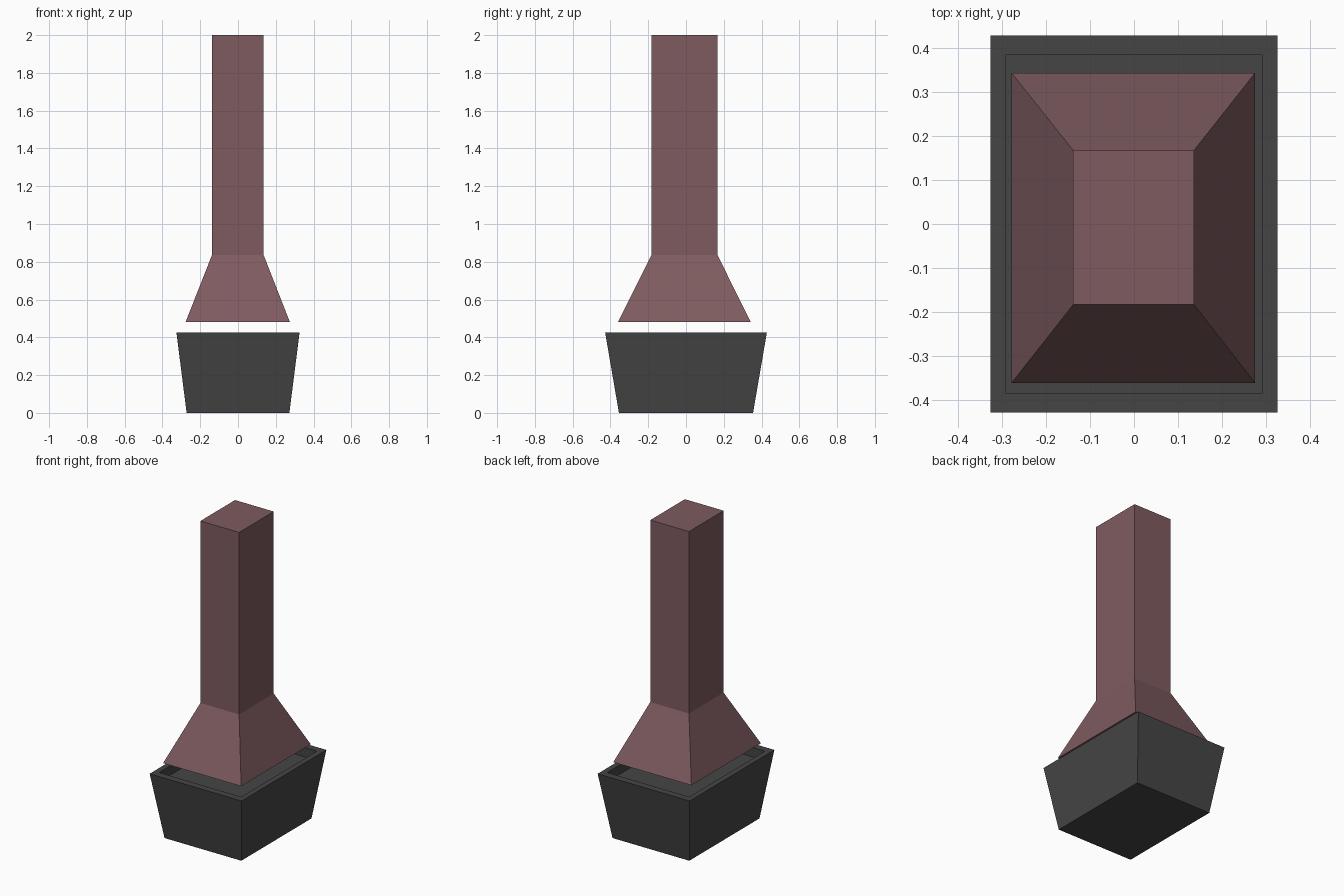
import bpy, bmesh

if "Cube" in bpy.data.objects:
    bpy.data.objects.remove(bpy.data.objects["Cube"])


def material(name, color):
    mat = bpy.data.materials.new(name)
    mat.diffuse_color = (*color, 1)
    mat.use_nodes = True
    mat.node_tree.nodes["Principled BSDF"].inputs["Base Color"].default_value = mat.diffuse_color
    return mat


def loft(name, rings, mat):
    """Closed body through rectangular rings (x0, x1, y0, y1, z)."""
    bm = bmesh.new()
    loops = [[bm.verts.new((x, y, z)) for x, y in ((x0, y0), (x1, y0), (x1, y1), (x0, y1))]
             for x0, x1, y0, y1, z in rings]
    for low, high in zip(loops, loops[1:]):
        for i in range(4):
            j = (i + 1) % 4
            bm.faces.new((low[i], low[j], high[j], high[i]))
    bm.faces.new(loops[0][::-1])
    bm.faces.new(loops[-1])
    mesh = bpy.data.meshes.new(name)
    bm.to_mesh(mesh)
    bm.free()
    mesh.materials.append(mat)
    obj = bpy.data.objects.new(name, mesh)
    bpy.context.collection.objects.link(obj)
    return obj


def centred(hx, hy, z):
    return (-hx, hx, -hy, hy, z)


iron = material("dark_iron", (0.06, 0.06, 0.06))
copper = material("dull_red", (0.21, 0.105, 0.115))

# Tapered hearth with a shallow recessed bed
loft("hearth_base", [centred(0.272, 0.355, 0), centred(0.326, 0.428, 0.425),
                     centred(0.291, 0.383, 0.425), centred(0.291, 0.383, 0.365)], iron)

# Floating flared smoke hood and its chimney
neck = (-0.138, 0.136, -0.183, 0.167)
loft("smoke_hood", [(-0.278, 0.275, -0.361, 0.343, 0.48), (*neck, 0.835)], copper)
loft("chimney", [(*neck, 0.835), (*neck, 2.0)], copper)
